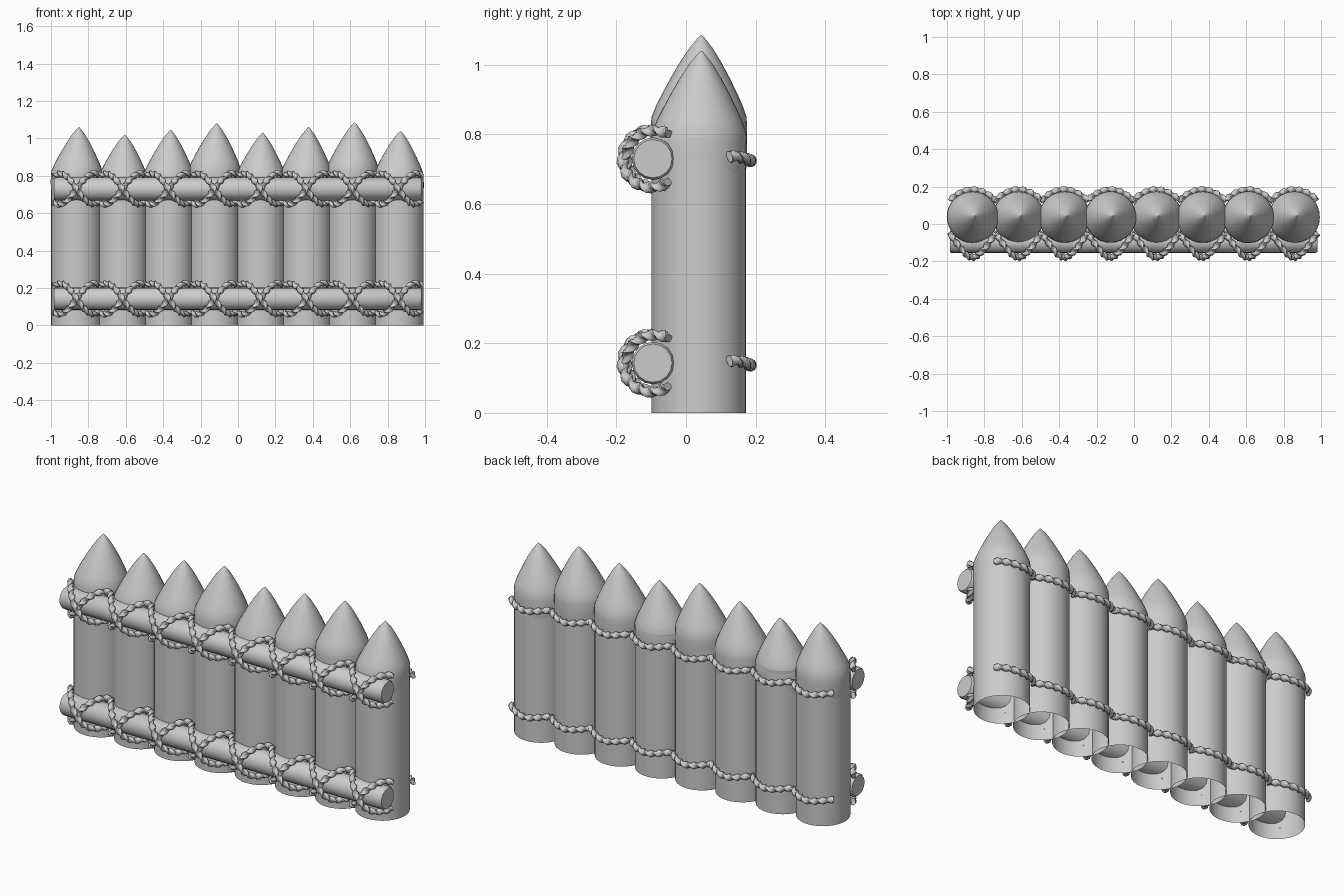
import bpy, bmesh, math, random
from mathutils import Vector

random.seed(4)
if "Cube" in bpy.data.objects:
    bpy.data.objects.remove(bpy.data.objects["Cube"])

GREY = (0.6, 0.6, 0.6, 1)
mat = bpy.data.materials.new("plain grey")
mat.use_nodes = True
mat.diffuse_color = GREY
mat.node_tree.nodes["Principled BSDF"].inputs["Base Color"].default_value = GREY

PEAKS = [1.06, 1.02, 1.045, 1.08, 1.03, 1.06, 1.085, 1.04]
STEP, POST_R, POST_Y = 0.2457, 0.136, 0.037
RAIL_R, RAIL_Y = 0.061, -0.095
RAIL_HEIGHTS = {"lower": 0.143, "upper": 0.73}
post_x = [STEP * (i - 3.5) - 0.003 for i in range(len(PEAKS))]


def skin(name, rings, caps=True, angle=40):
    """Join rings of points into a smooth-shaded tube."""
    bm = bmesh.new()
    loops = [[bm.verts.new(p) for p in ring] for ring in rings]
    n = len(loops[0])
    for a, b in zip(loops, loops[1:]):
        for k in range(n):
            bm.faces.new((a[k], a[(k + 1) % n], b[(k + 1) % n], b[k]))
    if caps:
        bm.faces.new(loops[0][::-1])
        bm.faces.new(loops[-1])
    bmesh.ops.recalc_face_normals(bm, faces=bm.faces)
    mesh = bpy.data.meshes.new(name)
    bm.to_mesh(mesh)
    bm.free()
    mesh.materials.append(mat)
    obj = bpy.data.objects.new(name, mesh)
    bpy.context.collection.objects.link(obj)
    bpy.ops.object.select_all(action="DESELECT")
    obj.select_set(True)
    bpy.context.view_layer.objects.active = obj
    bpy.ops.object.shade_smooth_by_angle(angle=math.radians(angle))
    return obj


def circle(r, n, place):
    return [place(r * math.cos(t), r * math.sin(t)) for t in (math.tau * k / n for k in range(n))]


def rope(name, path, radius=0.0165, sides=10, pitch=0.085):
    """Sweep a twisted two-strand section along a path."""
    rings, travelled, normal = [], 0.0, Vector((0, 0.3, 1))
    for i, p in enumerate(path):
        tangent = (path[min(i + 1, len(path) - 1)] - path[max(i - 1, 0)]).normalized()
        normal = (normal - tangent * normal.dot(tangent)).normalized()
        side = tangent.cross(normal)
        if i:
            travelled += (p - path[i - 1]).length
        twist = math.tau * travelled / pitch
        ring = []
        for k in range(sides):
            t = math.tau * k / sides
            r = radius * (0.88 + 0.24 * math.cos(2 * t))
            ring.append(p + r * (math.cos(t + twist) * normal + math.sin(t + twist) * side))
        rings.append(ring)
    return skin(name, rings, angle=60)


# Posts: hollow open shafts with carved pointed tips
TIP = [(0.0, 1.0), (0.1, 0.985), (0.22, 0.9), (0.36, 0.775), (0.52, 0.62),
       (0.7, 0.43), (0.85, 0.25), (0.95, 0.1), (1.0, 0.015)]
for i, (x, peak) in enumerate(zip(post_x, PEAKS)):
    skin(f"post_{i + 1}", [circle(POST_R, 32, lambda a, b: (x + a, POST_Y + b, z)) for z in (0, 0.79)],
         caps=False)
    shoulder = peak - 0.26
    phase = [random.uniform(0, math.tau) for _ in range(3)]
    profile = [(shoulder - 0.16, 0.9), (shoulder - 0.1, 0.98), (shoulder - 0.04, 1.004)]
    profile += [(shoulder + t * (peak - shoulder), r) for t, r in TIP]
    rings = []
    for z, r in profile:
        lean = max(0, (z - shoulder) / (peak - shoulder))

        def carve(a, b):
            t = math.atan2(b, a)
            bump = 1 + 0.01 * sum(math.sin((k + 2) * t + ph) for k, ph in enumerate(phase))
            if z > shoulder - 0.06:
                bump = 1 + (bump - 1) * 0.4
            return (x + a * bump + 0.012 * lean, POST_Y + b * bump + 0.007 * lean, z)

        rings.append(circle(POST_R * 1.01 * r, 32, carve))
    skin(f"post_tip_{i + 1}", rings)

edges = [post_x[0] - STEP / 2 + STEP * i for i in range(len(PEAKS) + 1)]

for level, zc in RAIL_HEIGHTS.items():
    # Horizontal rail with slightly softened ends
    ends = [(-0.985, 0.9), (-0.975, 1), (0.97, 1), (0.98, 0.9)]
    skin(f"{level}_rail", [circle(RAIL_R * s, 16, lambda a, b: (x, RAIL_Y + a, zc + b)) for x, s in ends])

    # Crossed lashings around the rail, one pair for each post
    for i, x0 in enumerate(edges[:-1]):
        for tag, sign in (("falling", 1), ("rising", -1)):
            path = []
            for k in range(41):
                u = k / 40
                a = sign * math.radians(122) * (1 - 2 * u)
                reach = 0.082 + 0.005 * sign * math.cos(a)
                path.append(Vector((x0 + STEP * u, RAIL_Y - reach * math.cos(a), zc + reach * math.sin(a))))
            rope(f"{level}_{tag}_lashing_{i + 1}", path)

    # Back rope, bulging around every post
    path = []
    for k in range(8 * 32 + 1):
        u = k / 32
        bulge = abs(math.sin(math.pi * u)) ** 0.8
        path.append(Vector((edges[0] + STEP * u, 0.125 + 0.06 * bulge, zc + 0.006 * math.cos(math.tau * u))))
    rope(f"{level}_back_rope", path)
